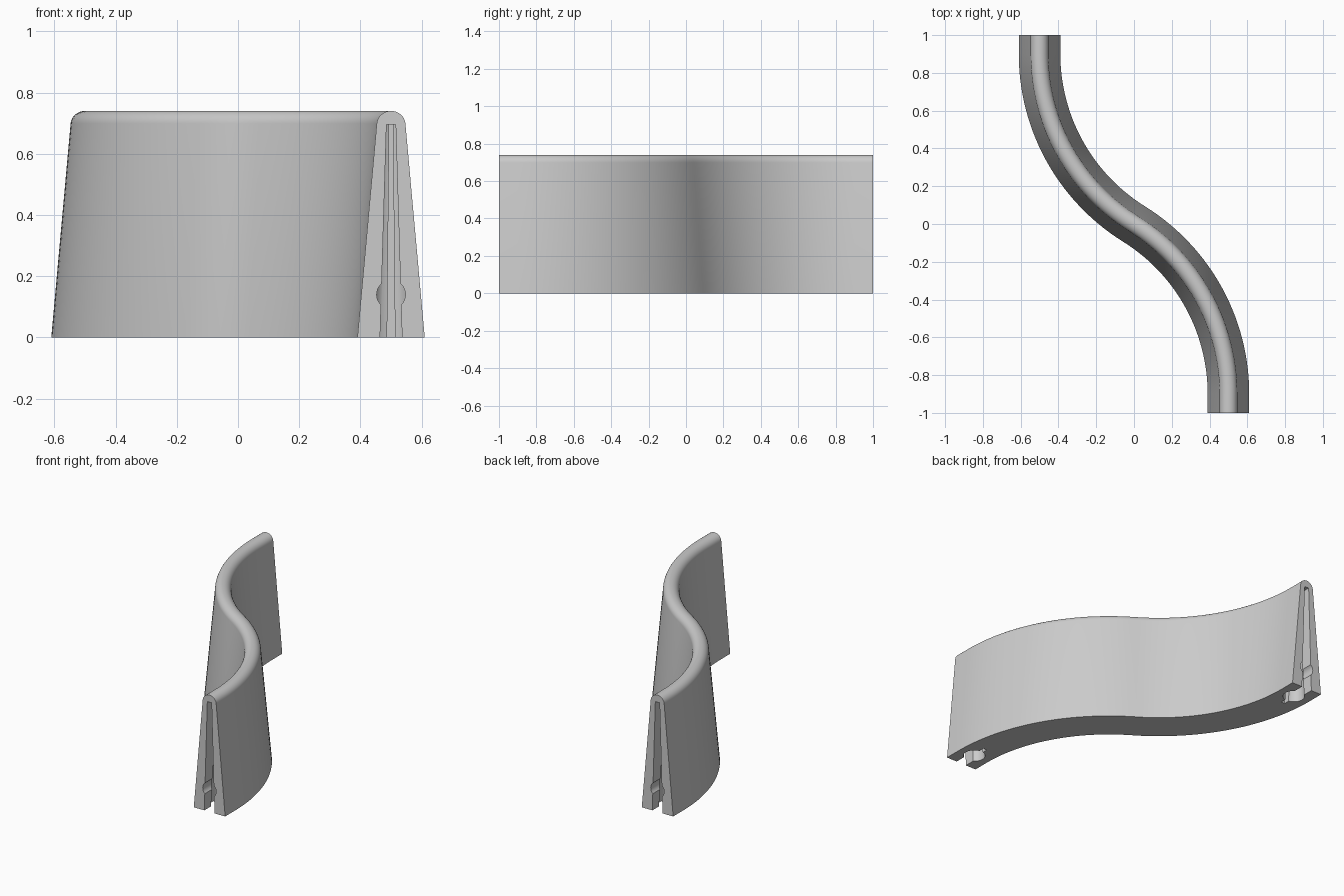
import bpy, bmesh
from math import sin, cos, pi, atan2, radians
from mathutils import Matrix

cube = bpy.data.objects.get("Cube")
if cube:
    bpy.data.objects.remove(cube)

HEIGHT = 0.74
SLOT_TOP = 0.695

grey = bpy.data.materials.new("light_grey")
grey.use_nodes = True
grey.diffuse_color = (0.6, 0.6, 0.6, 1)
grey.node_tree.nodes["Principled BSDF"].inputs["Base Color"].default_value = (0.6, 0.6, 0.6, 1)


def make_object(name, bm):
    bmesh.ops.recalc_face_normals(bm, faces=bm.faces)
    mesh = bpy.data.meshes.new(name)
    bm.to_mesh(mesh)
    bm.free()
    mesh.materials.append(grey)
    obj = bpy.data.objects.new(name, mesh)
    bpy.context.collection.objects.link(obj)
    return obj


def loft(bm, rings):
    """Skin closed rings of points and cap both ends."""
    rows = [[bm.verts.new(p) for p in ring] for ring in rings]
    for a, b in zip(rows, rows[1:]):
        for i in range(len(a)):
            j = (i + 1) % len(a)
            bm.faces.new((a[i], a[j], b[j], b[i]))
    bm.faces.new(rows[0])
    bm.faces.new(rows[-1])


# S-shaped path: short straight end, arc, then the same half turned round
STRAIGHT = 0.1
run = 1 - STRAIGHT
turn = 2 * atan2(0.5, run)
radius = run / sin(turn)
STEPS = 28
half = [(0.5, -1.0, 0.0)]
for i in range(STEPS + 1):
    t = turn * i / STEPS
    half.append((0.5 - radius * (1 - cos(t)), -run + radius * sin(t), t))
path = half + [(-x, -y, t) for x, y, t in reversed(half[:-1])]

# Tapered cross-section with a rounded crest
profile = [(-0.11, 0), (0.11, 0)]
for i in range(17):
    a = radians(5 + 170 * i / 16)
    profile.append((0.047 * cos(a), HEIGHT - 0.045 + 0.045 * sin(a)))

bm = bmesh.new()
loft(bm, [[(x + u * cos(t), y + u * sin(t), z) for u, z in profile] for x, y, t in path])
wall = make_object("curved_wall", bm)


# Cutters for the keyhole sockets at both ends
def tapered(outline_low, outline_high):
    bm = bmesh.new()
    low = [(x, y, 0) for x, y in outline_low]
    high = [(x, y, SLOT_TOP) for x, y in outline_high]
    # continue the taper a little below the base
    under = [(a[0] * 1.01 - b[0] * 0.01, a[1], -0.01) for a, b in zip(low, high)]
    loft(bm, [under, high])
    return bm


def bar(half_low, half_high, y_end):
    def outline(h):
        return [(-h, -1.05), (h, -1.05), (h, y_end), (-h, y_end)]
    return tapered(outline(half_low), outline(half_high))


def disc(r, y):
    return [(r * cos(2 * pi * i / 32), y + r * sin(2 * pi * i / 32)) for i in range(32)]


def bore():
    bm = bmesh.new()
    rings = [[(0.047 * cos(2 * pi * i / 32), y, 0.14 + 0.047 * sin(2 * pi * i / 32))
              for i in range(32)] for y in (-1.05, -0.88)]
    loft(bm, rings)
    return bm


shapes = {
    "neck_cutter": lambda: bar(0.036, 0.015, -0.88),
    "socket_cutter": lambda: tapered(disc(0.065, -0.88), disc(0.026, -0.88)),
    "slit_cutter": lambda: bar(0.013, 0.006, -0.78),
    "bore_cutter": bore,
}

bpy.context.view_layer.objects.active = wall
for side in (0, 1):
    place = Matrix.Rotation(pi * side, 4, "Z") @ Matrix.Translation((0.5, 0, 0))
    for name, build in shapes.items():
        bm = build()
        bm.transform(place)
        cutter = make_object(name, bm)
        cutter.hide_render = True
        mod = wall.modifiers.new(name, "BOOLEAN")
        mod.operation = "DIFFERENCE"
        mod.solver = "EXACT"
        mod.object = cutter
        bpy.ops.object.modifier_apply(modifier=mod.name)
        bpy.data.objects.remove(cutter)

for obj in bpy.context.selected_objects:
    obj.select_set(False)
wall.select_set(True)
bpy.ops.object.shade_smooth_by_angle(angle=radians(30))
